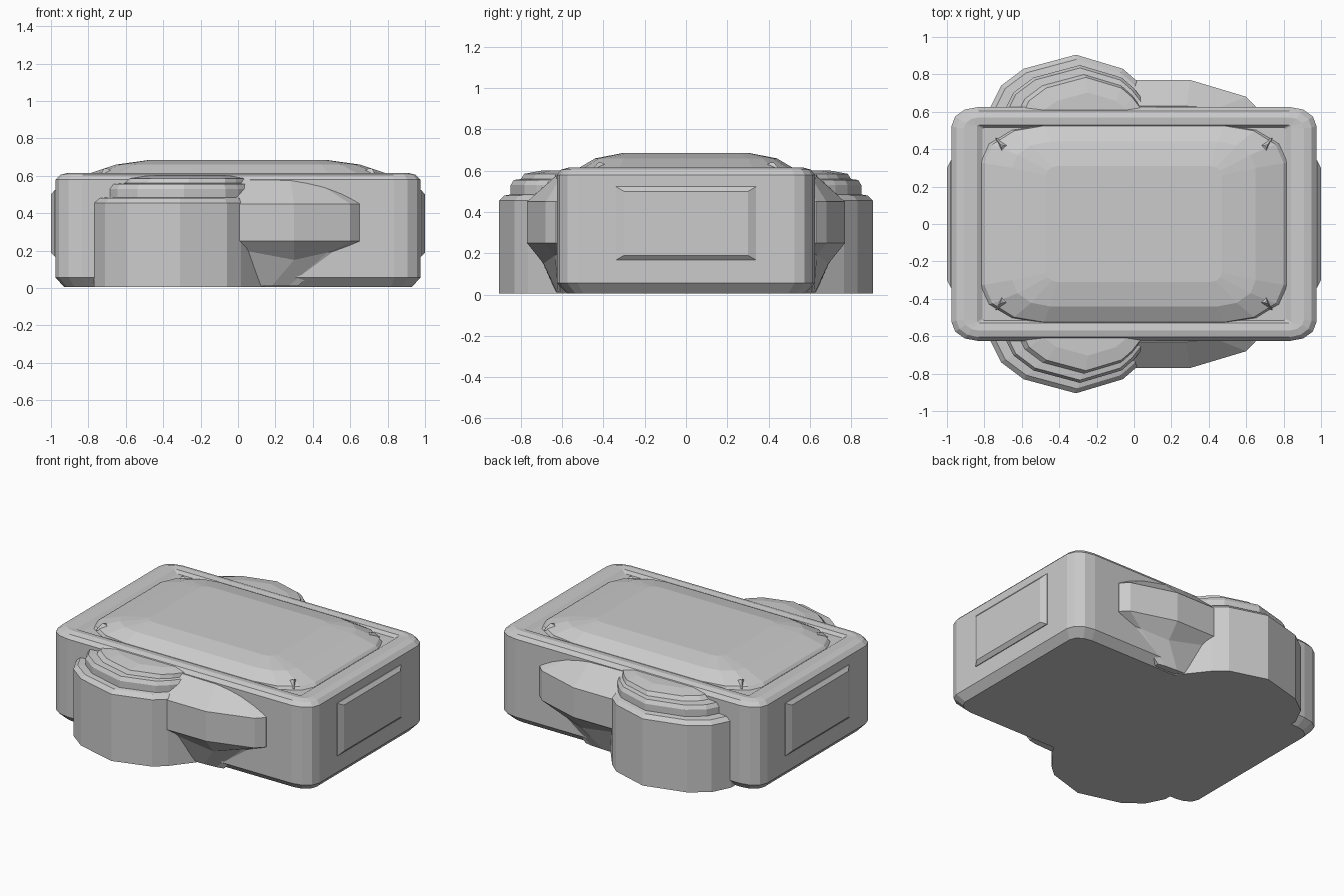
import bpy, bmesh, math


def loft(name, rings, mirror=None):
    """Skin a stack of equal-length 3D rings and cap both ends."""
    bm = bmesh.new()
    loops = [[bm.verts.new(p) for p in ring] for ring in rings]
    n = len(loops[0])
    for a, b in zip(loops, loops[1:]):
        for i in range(n):
            j = (i + 1) % n
            bm.faces.new((a[i], a[j], b[j], b[i]))
    bm.faces.new(loops[0])
    bm.faces.new(loops[-1])
    bmesh.ops.recalc_face_normals(bm, faces=bm.faces)
    me = bpy.data.meshes.new(name)
    bm.to_mesh(me)
    bm.free()
    ob = bpy.data.objects.new(name, me)
    bpy.context.collection.objects.link(ob)
    if mirror:
        m = ob.modifiers.new("mirror", 'MIRROR')
        m.use_axis = [a in mirror for a in "xyz"]
        m.use_mirror_merge = False
    return ob


def round_rect(hx, hy, z, rx, ry, seg=3):
    """Rectangle ring with elliptical faceted corners."""
    pts = []
    for q, (sx, sy) in enumerate([(1, 1), (-1, 1), (-1, -1), (1, -1)]):
        for k in range(seg + 1):
            a = math.radians(90 * (q + k / seg))
            pts.append((sx * (hx - rx) + rx * math.cos(a),
                        sy * (hy - ry) + ry * math.sin(a), z))
    return pts


# Main case with a shallow tray in its top
loft("case", [
    round_rect(0.93, 0.575, 0.005, 0.11, 0.08),
    round_rect(0.975, 0.625, 0.055, 0.14, 0.1),
    round_rect(0.975, 0.625, 0.58, 0.14, 0.1),
    round_rect(0.95, 0.605, 0.605, 0.12, 0.09),
    round_rect(0.91, 0.57, 0.615, 0.08, 0.06),
    round_rect(0.84, 0.53, 0.61, 0.01, 0.01),
    round_rect(0.81, 0.515, 0.59, 0.01, 0.01),
])

# Domed cushion on top
loft("top_cushion", [
    round_rect(0.83, 0.53, 0.58, 0.34, 0.2),
    round_rect(0.80, 0.525, 0.61, 0.32, 0.2),
    round_rect(0.65, 0.44, 0.66, 0.2, 0.14),
    round_rect(0.47, 0.31, 0.685, 0.06, 0.05),
])

# Small pointed creases at the cushion corners
loft("corner_crease", [
    [(0.63, 0.42, 0.60), (0.70, 0.34, 0.60), (0.74, 0.46, 0.60)],
    [(0.70, 0.42, 0.64), (0.71, 0.41, 0.64), (0.715, 0.425, 0.64)],
], "xy")

# Raised panels on the left and right ends
def panel_ring(x, hy, hz):
    return [(x, y * hy, 0.345 + z * hz) for y, z in
            [(1, 1), (-1, 1), (-1, -1), (1, -1)]]

loft("end_panel", [panel_ring(0.96, 0.34, 0.178),
                   panel_ring(0.98, 0.34, 0.178),
                   panel_ring(1.0, 0.30, 0.155)], "x")

# Large stepped lobe on the front and back
LOBE = [(-0.77, 0.52), (-0.77, 0.62), (-0.71, 0.74), (-0.59, 0.83),
        (-0.31, 0.905), (-0.06, 0.83), (0.015, 0.765), (0.16, 0.58),
        (0.16, 0.52)]

def lobe_ring(s, z, shift=0.0):
    return [(-0.3 + (x + 0.3) * s + shift, 0.4 + (y - 0.4) * s, z)
            for x, y in LOBE]

loft("stepped_lobe", [
    lobe_ring(1, 0.005), lobe_ring(1, 0.455), lobe_ring(0.95, 0.48),
    lobe_ring(0.89, 0.485, 0.02), lobe_ring(0.89, 0.53, 0.02),
    lobe_ring(0.86, 0.555, 0.02), lobe_ring(0.79, 0.56, 0.04),
    lobe_ring(0.76, 0.585, 0.05), lobe_ring(0.6, 0.60, 0.06),
], "y")

# Smaller overhanging lobe beside it, tapering to the base
SIDE = [(-0.02, 0.55), (-0.02, 0.77), (0.30, 0.77), (0.60, 0.68),
        (0.65, 0.63), (0.65, 0.55)]
loft("side_lobe", [
    [(-0.02, 0.55, 0.01), (0.02, 0.63, 0.01), (0.18, 0.625, 0.01),
     (0.27, 0.62, 0.01), (0.32, 0.61, 0.01), (0.32, 0.55, 0.01)],
    [(-0.02, 0.55, 0.21), (-0.02, 0.72, 0.21), (0.30, 0.69, 0.15),
     (0.48, 0.635, 0.19), (0.53, 0.62, 0.2), (0.53, 0.55, 0.2)],
    [(x, y, 0.25) for x, y in SIDE],
    [(x, y, 0.45) for x, y in SIDE],
    [(-0.02, 0.55, 0.58), (-0.02, 0.63, 0.58), (0.28, 0.63, 0.575),
     (0.45, 0.62, 0.545), (0.55, 0.615, 0.51), (0.55, 0.55, 0.51)],
], "y")
